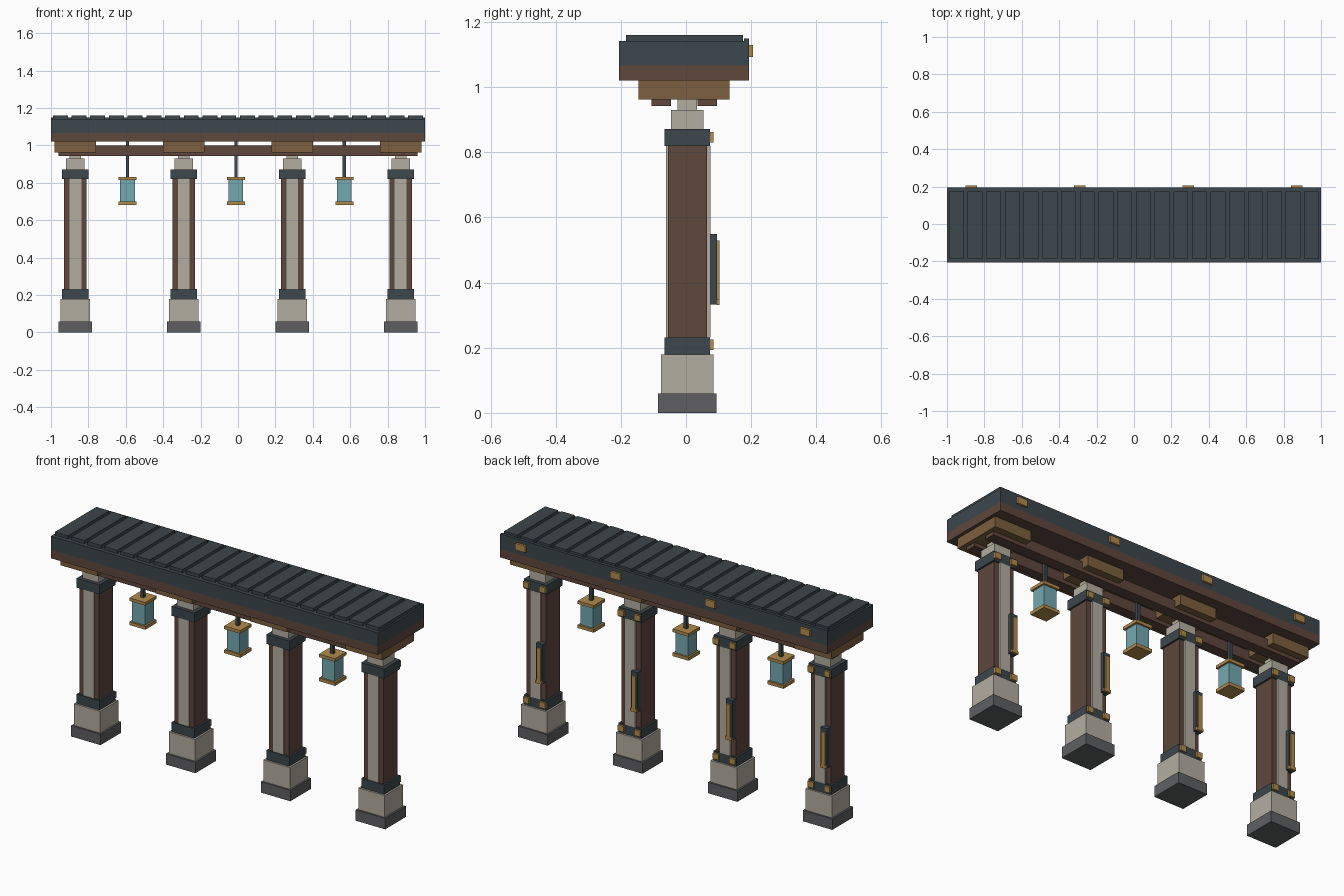
import bpy, bmesh
from mathutils import Matrix, Vector

if "Cube" in bpy.data.objects:
    bpy.data.objects.remove(bpy.data.objects["Cube"])


def lin(c):
    c /= 255
    return c / 12.92 if c <= 0.04045 else ((c + 0.055) / 1.055) ** 2.4


def mat(name, r, g, b):
    m = bpy.data.materials.new(name)
    m.diffuse_color = (lin(r), lin(g), lin(b), 1)
    m.use_nodes = True
    m.node_tree.nodes["Principled BSDF"].inputs["Base Color"].default_value = m.diffuse_color
    return m


SLATE = mat("dark_slate", 60, 71, 76)
BROWN = mat("brown_wood", 94, 71, 60)
STONE = mat("pale_stone", 180, 174, 161)
GREY = mat("grey_stone", 94, 95, 97)
OCHRE = mat("ochre_wood", 124, 96, 62)
GOLD = mat("brass", 178, 138, 76)
GLASS = mat("teal_glass", 116, 168, 176)


def boxes(name, material, items):
    """One object made of boxes, each (x0, x1, y0, y1, z0, z1)."""
    bm = bmesh.new()
    for x0, x1, y0, y1, z0, z1 in items:
        size = Matrix.Diagonal((x1 - x0, y1 - y0, z1 - z0, 1))
        mid = Vector(((x0 + x1) / 2, (y0 + y1) / 2, (z0 + z1) / 2))
        bmesh.ops.create_cube(bm, size=1, matrix=Matrix.Translation(mid) @ size)
    me = bpy.data.meshes.new(name)
    bm.to_mesh(me)
    bm.free()
    me.materials.append(material)
    ob = bpy.data.objects.new(name, me)
    bpy.context.collection.objects.link(ob)
    return ob


def block(x, y, half, z0, z1):
    return (x - half, x + half, y - half, y + half, z0, z1)


# Roof: timber deck, slate slab, back fascia and raised slats
boxes("roof_deck", BROWN, [(-1, 1, -0.206, 0.194, 1.02, 1.067)])
boxes("roof_slab", SLATE, [(-1, 1, -0.206, 0.194, 1.067, 1.142)])
boxes("roof_back_rim", SLATE, [(-1, 1, 0.178, 0.194, 1.142, 1.15)])
boxes("roof_slats", SLATE,
      [(-0.99 + 0.1 * i, -0.91 + 0.1 * i, -0.184, 0.175, 1.142, 1.16) for i in range(20)])

# Long beams under the roof
boxes("long_beams", BROWN, [(-0.96, 0.96, y - 0.03, y + 0.03, 0.943, 1.0)
                            for y in (-0.076, 0.065)])

# Pillars
PY = 0.004
for n in range(4):
    x = -0.87 + 0.58 * n
    tag = f"_{n + 1}"
    boxes("pillar_foot" + tag, GREY, [block(x, PY, 0.09, 0, 0.06)])
    boxes("pillar_plinth" + tag, STONE, [block(x, PY, 0.08, 0.06, 0.18)])
    boxes("pillar_bands" + tag, SLATE, [block(x, PY, 0.07, 0.18, 0.232),
                                        block(x, PY, 0.07, 0.82, 0.872)])
    boxes("pillar_shaft" + tag, BROWN, [block(x, PY, 0.06, 0.232, 0.82)])
    boxes("pillar_strips" + tag, STONE,
          [(x - 0.032, x + 0.032, -0.061, -0.05, 0.232, 0.82),
           (x - 0.032, x + 0.032, 0.06, 0.075, 0.232, 0.82)])
    boxes("pillar_capital" + tag, STONE, [block(x, PY, 0.05, 0.872, 0.93),
                                          block(x, PY, 0.03, 0.93, 0.966)])
    boxes("roof_bracket" + tag, OCHRE, [(x - 0.112, x + 0.112, -0.146, 0.134, 0.963, 1.02)])
    # Brass clips on the back of both bands, and on the roof edge
    boxes("band_clips" + tag, GOLD,
          [(x + s * 0.05 - 0.018, x + s * 0.05 + 0.018, 0.064, 0.085, z, z + 0.032)
           for s in (-1, 1) for z in (0.193, 0.83)])
    boxes("roof_clasp" + tag, GOLD, [(x - 0.03, x + 0.03, 0.18, 0.206, 1.093, 1.13)])
    # Slim plaque on the back, trimmed with brass
    px = x - 0.04
    boxes("plaque" + tag, SLATE, [(px - 0.02, px + 0.02, 0.064, 0.095, 0.333, 0.55)])
    boxes("plaque_trim" + tag, GOLD,
          [(px - 0.012, px + 0.012, 0.095, 0.103, 0.345, 0.53),
           (px - 0.02, px + 0.02, 0.094, 0.103, 0.332, 0.348)])

# Hanging lanterns
for n in range(3):
    x, y = -0.591 + 0.58 * n, 0.014
    tag = f"_{n + 1}"
    boxes("lantern_rod" + tag, SLATE, [block(x, y, 0.009, 0.83, 1.025)])
    boxes("lantern_caps" + tag, GOLD, [block(x, y, 0.049, 0.815, 0.832),
                                       block(x, y, 0.049, 0.682, 0.7)])
    boxes("lantern_glass" + tag, GLASS, [block(x, y, 0.039, 0.7, 0.815)])
